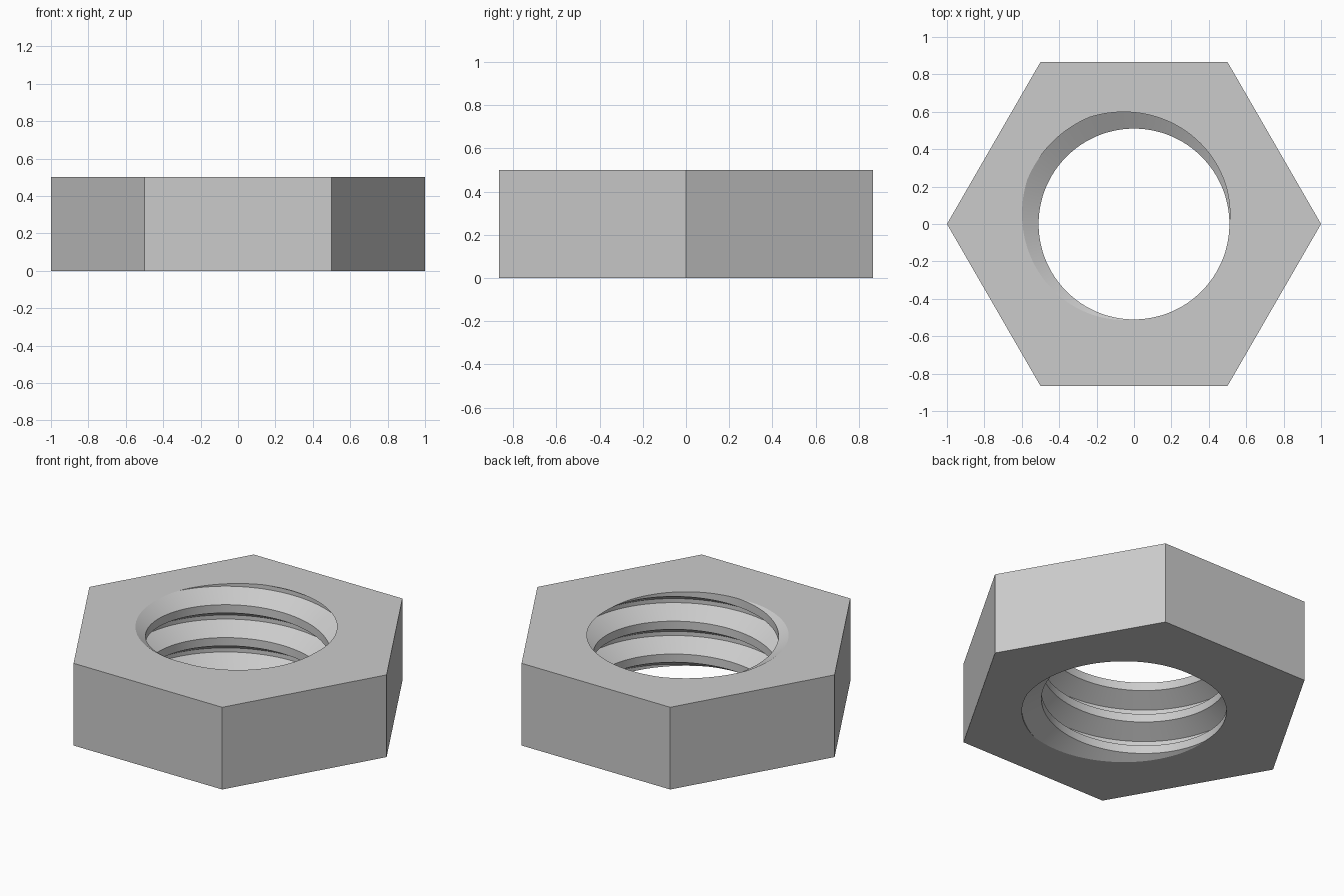
import bpy, bmesh
from math import radians, pi, sin, cos

cube = bpy.data.objects.get("Cube")
if cube:
    bpy.data.objects.remove(cube, do_unlink=True)

HEIGHT = 0.5
PITCH = 0.2
CREST, ROOT = 0.51, 0.618      # thread radii
STEPS = 128                    # columns per turn
TURNS = 6

# One pitch of the thread: (height as a share of the pitch, radius)
PROFILE = [(-1 / 8, CREST), (1 / 8, CREST), (7 / 16, ROOT), (9 / 16, ROOT)]

steel = bpy.data.materials.new("steel grey")
steel.use_nodes = True
grey = (0.6, 0.6, 0.6, 1)
steel.diffuse_color = grey
steel.node_tree.nodes["Principled BSDF"].inputs["Base Color"].default_value = grey

bm = bmesh.new()

# Right-handed helical thread wall, longer than the nut at both ends
start = HEIGHT - PITCH * (315 / 360 + 3)
rows = []
for u in range(TURNS * STEPS):
    a = 2 * pi * u / STEPS
    rise = start + PITCH * u / STEPS
    rows.append([bm.verts.new((r * cos(a), r * sin(a), rise + PITCH * t))
                 for t, r in PROFILE])

for u in range((TURNS - 1) * STEPS - 1):
    left = rows[u] + [rows[u + STEPS][0]]
    right = rows[u + 1] + [rows[u + 1 + STEPS][0]]
    for i in range(len(PROFILE)):
        bm.faces.new((left[i], left[i + 1], right[i + 1], right[i]))

# Trim the thread flush with the top and bottom
for z, direction in ((0, -1), (HEIGHT, 1)):
    bmesh.ops.bisect_plane(bm, geom=bm.verts[:] + bm.edges[:] + bm.faces[:],
                           dist=1e-5, plane_co=(0, 0, z),
                           plane_no=(0, 0, direction), clear_outer=True)
loose = [v for v in bm.verts if not v.link_faces]
bmesh.ops.delete(bm, geom=loose, context='VERTS')

# Hexagonal outer wall
rings = [[bm.verts.new((cos(k * pi / 3), sin(k * pi / 3), z)) for k in range(6)]
         for z in (0, HEIGHT)]
for k in range(6):
    n = (k + 1) % 6
    bm.faces.new((rings[0][k], rings[0][n], rings[1][n], rings[1][k]))

# Flat end faces between the hexagon and the threaded hole
for z in (0, HEIGHT):
    rim = [e for e in bm.edges if e.is_boundary
           and all(abs(v.co.z - z) < 1e-4 for v in e.verts)]
    bmesh.ops.triangle_fill(bm, use_beauty=True, use_dissolve=False,
                            edges=rim, normal=(0, 0, 1))

bmesh.ops.recalc_face_normals(bm, faces=bm.faces[:])
mesh = bpy.data.meshes.new("hex_nut")
bm.to_mesh(mesh)
bm.free()
mesh.materials.append(steel)

nut = bpy.data.objects.new("hex_nut", mesh)
bpy.context.collection.objects.link(nut)
bpy.ops.object.select_all(action='DESELECT')
nut.select_set(True)
bpy.context.view_layer.objects.active = nut
bpy.ops.object.shade_smooth_by_angle(angle=radians(30))
